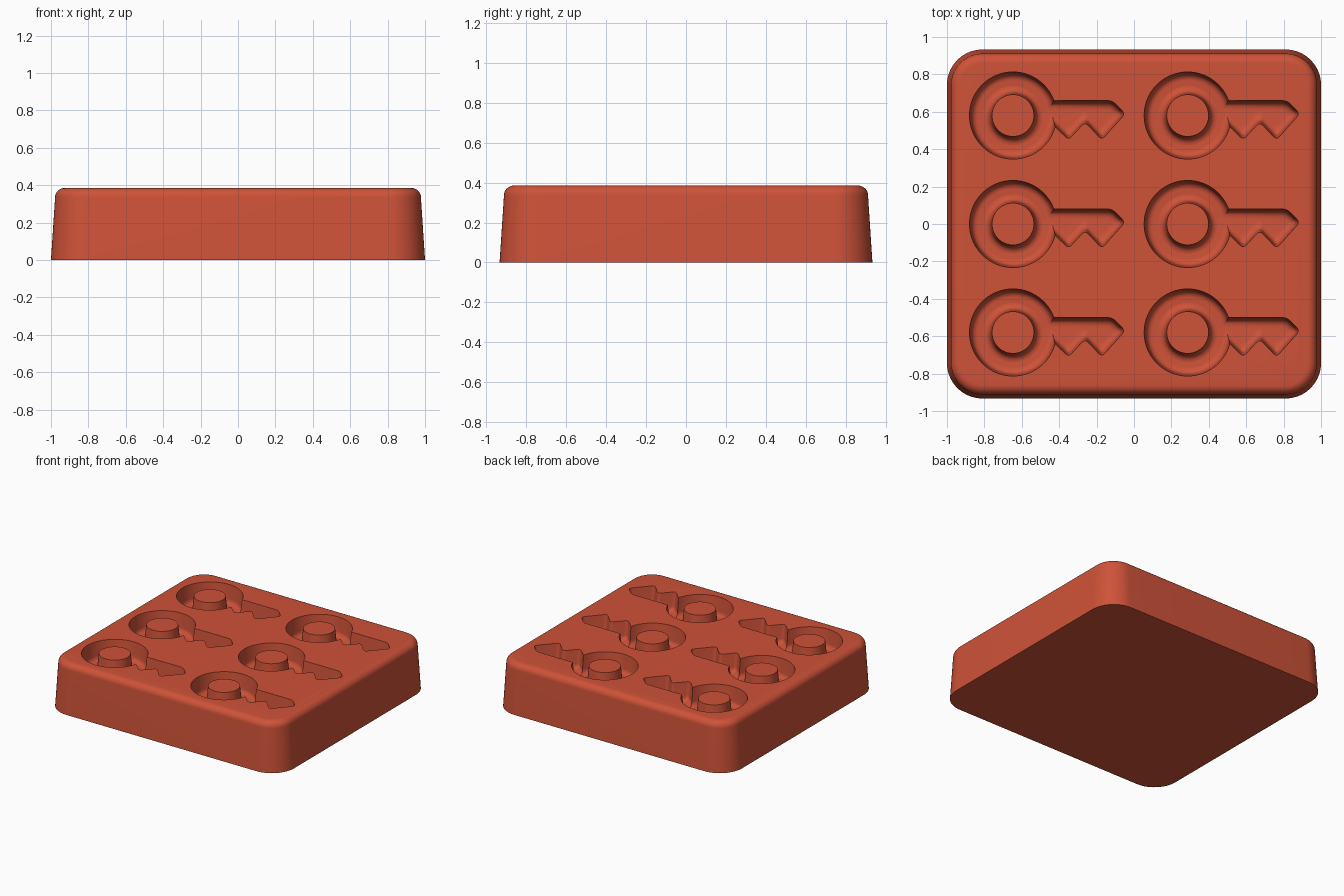
import bpy
import bmesh
from math import sin, cos, pi, radians
from mathutils import Vector

cube = bpy.data.objects.get("Cube")
if cube:
    bpy.data.objects.remove(cube)

HEIGHT, DEPTH, DRAFT, FILLET = 0.385, 0.14, 0.01, 0.036
RING, POST = 0.233, 0.112
CENTRES = [(x, y) for x in (-0.647, 0.287) for y in (-0.58, 0, 0.58)]

red = bpy.data.materials.new("terracotta red")
red.use_nodes = True
colour = (0.62, 0.085, 0.04, 1)
red.diffuse_color = colour
red.node_tree.nodes["Principled BSDF"].inputs["Base Color"].default_value = colour


def arc(radius, start, end, steps, cx=0, cy=0):
    angles = [radians(start + (end - start) * i / steps) for i in range(steps + 1)]
    return [Vector((cx + radius * cos(a), cy + radius * sin(a))) for a in angles]


def loft(bm, loops, origin=(0, 0)):
    """Skin a stack of (outline, z) loops and cap both ends."""
    rows = [[bm.verts.new((p.x + origin[0], p.y + origin[1], z)) for p in pts]
            for pts, z in loops]
    n = len(rows[0])
    for low, high in zip(rows, rows[1:]):
        for i in range(n):
            j = (i + 1) % n
            bm.faces.new((low[i], low[j], high[j], high[i]))
    bm.faces.new(rows[0][::-1])
    bm.faces.new(rows[-1])


def make_object(name, bm):
    bmesh.ops.recalc_face_normals(bm, faces=bm.faces)
    mesh = bpy.data.meshes.new(name)
    bm.to_mesh(mesh)
    bm.free()
    mesh.materials.append(red)
    obj = bpy.data.objects.new(name, mesh)
    bpy.context.collection.objects.link(obj)
    return obj


def smooth(obj):
    bpy.ops.object.select_all(action='DESELECT')
    obj.select_set(True)
    bpy.context.view_layer.objects.active = obj
    bpy.ops.object.shade_smooth_by_angle(angle=radians(35))


def rounded_rectangle(inset):
    r = 0.19 - inset
    hx, hy = 1 - inset - r, 0.933 - inset - r
    corners = [(hx, hy), (-hx, hy), (-hx, -hy), (hx, -hy)]
    return [p for i, (cx, cy) in enumerate(corners)
            for p in arc(r, 90 * i, 90 * i + 90, 14, cx, cy)]


def key_outline(inset):
    """Key shape shrunk by inset, with the shaft corners rounded."""
    ring = arc(RING, 20, 345, 60)
    shaft = [Vector(p) for p in ((0.297, -0.13), (0.385, -0.035), (0.475, -0.13),
                                 (0.6, 0.01), (0.53, 0.08))]
    pts = ring + shaft
    n = len(pts)
    shrunk = []
    for i, p in enumerate(pts):
        a = (p - pts[i - 1]).normalized()
        b = (pts[(i + 1) % n] - p).normalized()
        na, nb = Vector((-a.y, a.x)), Vector((-b.y, b.x))
        shrunk.append(p + (na + nb) * inset / (1 + na.dot(nb)))
    result = shrunk[:len(ring)]
    for i in range(len(ring), n):
        p = shrunk[i]
        to_prev, to_next = shrunk[i - 1] - p, shrunk[(i + 1) % n] - p
        cut = min(0.025, 0.4 * to_prev.length, 0.4 * to_next.length)
        a, b = p + to_prev.normalized() * cut, p + to_next.normalized() * cut
        for k in range(6):
            t = k / 5
            result.append(a * (1 - t) ** 2 + p * 2 * t * (1 - t) + b * t ** 2)
    return result


# Wall profile of a cavity: slight draft, then a rounded floor edge
wall = [(0, 0)]
for i in range(7):
    a = pi / 2 * i / 6
    wall.append((DRAFT + FILLET * (1 - cos(a)), DEPTH - FILLET + FILLET * sin(a)))

# Tapered block with rounded upper edge
bm = bmesh.new()
levels = [(0, 0)]
for i in range(9):
    a = pi / 2 * i / 8
    levels.append((0.022 + 0.05 * (1 - cos(a)), HEIGHT - 0.05 + 0.05 * sin(a)))
loft(bm, [(rounded_rectangle(d), z) for d, z in levels])
block = make_object("mould_block", bm)

# Six key cavities, cut in one go
bm = bmesh.new()
for centre in CENTRES:
    loops = [(key_outline(0), HEIGHT + 0.05)]
    loops += [(key_outline(d), HEIGHT - z) for d, z in wall]
    loft(bm, loops, centre)
cutter = make_object("key_cutter", bm)
cutter.hide_render = True
cut = block.modifiers.new("key_cavities", 'BOOLEAN')
cut.operation = 'DIFFERENCE'
cut.solver = 'EXACT'
cut.object = cutter
bpy.ops.object.select_all(action='DESELECT')
block.select_set(True)
bpy.context.view_layer.objects.active = block
bpy.ops.object.modifier_apply(modifier=cut.name)
bpy.data.objects.remove(cutter)
smooth(block)

# Round post in the middle of each key ring, flared at the foot
for number, centre in enumerate(CENTRES, 1):
    bm = bmesh.new()
    loops = [(arc(POST + d, 0, 352.5, 47), HEIGHT - z) for d, z in wall]
    loops.append((loops[-1][0], HEIGHT - DEPTH - 0.01))
    loft(bm, loops, centre)
    smooth(make_object(f"ring_post_{number}", bm))
